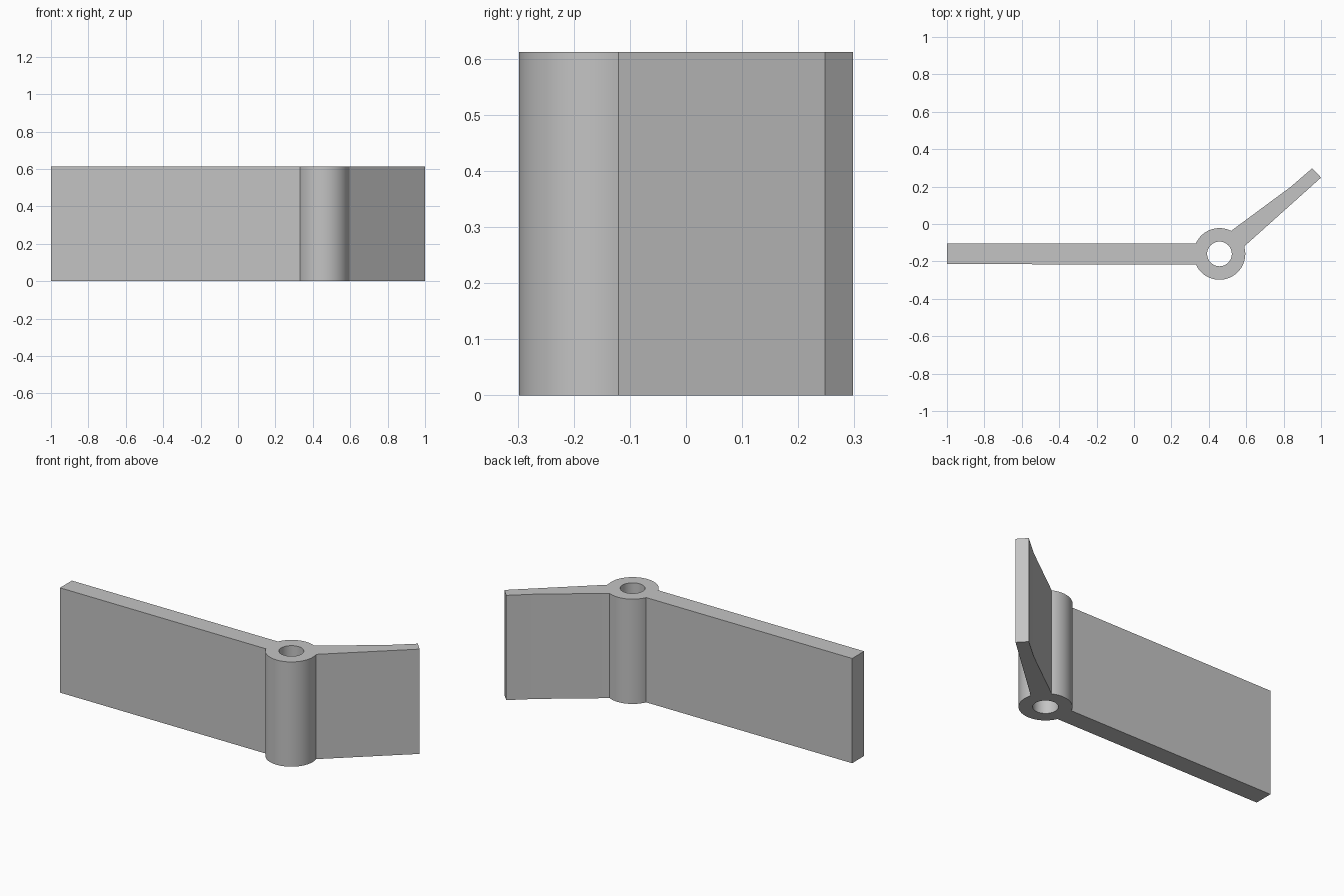
import bpy
import bmesh
from math import atan2, cos, radians, sin, tau

cube = bpy.data.objects.get("Cube")
if cube:
    bpy.data.objects.remove(cube)

HEIGHT = 0.612
CX, CY = 0.457, -0.16
OUTER, INNER = 0.138, 0.066


def arc(radius, start, end, steps):
    """Points on a circle around the pin axis."""
    angles = [start + (end - start) * i / steps for i in range(steps + 1)]
    return [(CX + radius * cos(a), CY + radius * sin(a)) for a in angles]


def angle_of(x, y):
    return atan2(y - CY, x - CX) % tau


def add_loop(curve, points):
    spline = curve.splines.new('POLY')
    spline.points.add(len(points) - 1)
    for p, (x, y) in zip(spline.points, points):
        p.co = (x, y, 0, 1)
    spline.use_cyclic_u = True


# Where the two leaves meet the barrel
long_back = angle_of(0.332, -0.105)
long_front = angle_of(0.332, -0.215)
short_front = angle_of(0.589, -0.12)
short_back = angle_of(0.519, -0.037)

# Outline: long leaf, front of barrel, bent short leaf, back of barrel
outline = [(-1, -0.105), (-1, -0.215)]
outline += arc(OUTER, long_front, short_front + tau, 48)
outline += [(1, 0.248), (0.953, 0.298), (0.837, 0.198)]
outline += arc(OUTER, short_back, long_back, 24)

curve = bpy.data.curves.new("hinge_profile", 'CURVE')
curve.dimensions = '2D'
curve.fill_mode = 'BOTH'
curve.extrude = HEIGHT / 2
add_loop(curve, outline)
add_loop(curve, arc(INNER, 0, tau, 48)[:-1])  # pin hole

hinge = bpy.data.objects.new("hinge", curve)
bpy.context.collection.objects.link(hinge)
bpy.ops.object.select_all(action='DESELECT')
hinge.select_set(True)
bpy.context.view_layer.objects.active = hinge
bpy.ops.object.convert(target='MESH')
hinge = bpy.context.object
hinge.name = "hinge"

# Weld the caps to the walls and stand the part on the ground
bm = bmesh.new()
bm.from_mesh(hinge.data)
bmesh.ops.remove_doubles(bm, verts=bm.verts, dist=0.0001)
bmesh.ops.translate(bm, verts=bm.verts, vec=(0, 0, HEIGHT / 2))
bmesh.ops.recalc_face_normals(bm, faces=bm.faces)
bm.to_mesh(hinge.data)
bm.free()
bpy.ops.object.shade_smooth_by_angle(angle=radians(12))

# Plain grey finish
grey = bpy.data.materials.new("light_grey")
grey.use_nodes = True
grey.diffuse_color = (0.55, 0.55, 0.55, 1)
grey.node_tree.nodes["Principled BSDF"].inputs["Base Color"].default_value = grey.diffuse_color
hinge.data.materials.clear()
hinge.data.materials.append(grey)
